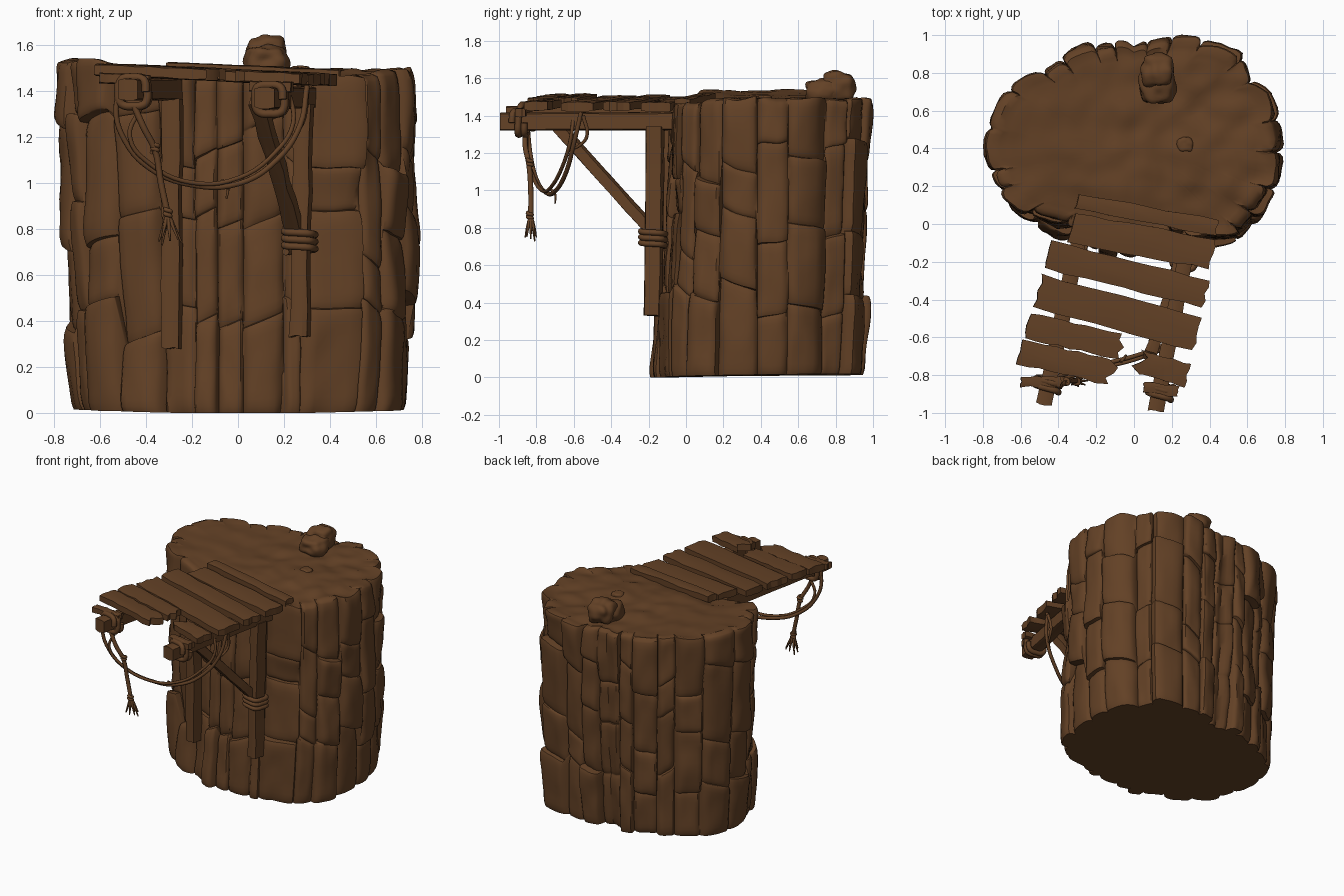
import bpy, bmesh, math, random
from mathutils import Vector, noise

if "Cube" in bpy.data.objects:
    bpy.data.objects.remove(bpy.data.objects["Cube"])

random.seed(7)
V = Vector
brown = bpy.data.materials.new("earth_brown")
brown.diffuse_color = (0.125, 0.053, 0.019, 1)
brown.use_nodes = True
brown.node_tree.nodes["Principled BSDF"].inputs["Base Color"].default_value = brown.diffuse_color


def finish(ob, angle=35):
    """Colour the part and shade it smooth with sharp edges kept."""
    ob.data.materials.clear()
    ob.data.materials.append(brown)
    bpy.ops.object.select_all(action='DESELECT')
    bpy.context.view_layer.objects.active = ob
    ob.select_set(True)
    if ob.type == 'CURVE':
        bpy.ops.object.convert(target='MESH')
    bpy.ops.object.shade_smooth_by_angle(angle=math.radians(angle))


def from_bmesh(name, bm, angle=35):
    bmesh.ops.recalc_face_normals(bm, faces=bm.faces)
    me = bpy.data.meshes.new(name)
    bm.to_mesh(me)
    bm.free()
    ob = bpy.data.objects.new(name, me)
    bpy.context.collection.objects.link(ob)
    finish(ob, angle)


def timber(name, a, b, w, h, up=(0, 0, 1), jag0=0.006, jag1=0.006, wob=0.003):
    """Rough sawn board from a to b, with uneven ends and edges."""
    a, b = V(a), V(b)
    d = (b - a).normalized()
    side = d.cross(V(up)).normalized()
    up = side.cross(d)
    nx, nl = 5, 8
    bm = bmesh.new()
    ends = [(random.uniform(-jag0, jag0), random.uniform(-jag1, jag1)) for _ in range(nx)]
    rings = []
    for i in range(nl + 1):
        t = i / nl
        edge = [random.uniform(-wob, wob) * 1.5 for _ in range(2)]
        ring = []
        for lay in (1, -1):
            cols = range(nx) if lay == 1 else range(nx - 1, -1, -1)
            for c in cols:
                u = c / (nx - 1) - 0.5
                p = a.lerp(b, t) + side * u * w + up * lay * h / 2
                if c in (0, nx - 1):
                    p += side * edge[c > 0] - up * lay * h * 0.07
                p += up * random.uniform(-wob, wob) * 0.6
                if i == 0:
                    p += d * ends[c][0]
                if i == nl:
                    p += d * ends[c][1]
                ring.append(bm.verts.new(p))
        rings.append(ring)
    n = 2 * nx
    for r, s in zip(rings, rings[1:]):
        for k in range(n):
            bm.faces.new((r[k], r[(k + 1) % n], s[(k + 1) % n], s[k]))
    for ring in (rings[0], rings[-1]):
        for c in range(nx - 1):
            bm.faces.new((ring[c], ring[c + 1], ring[n - 2 - c], ring[n - 1 - c]))
    from_bmesh(name, bm, 25)


def rope(name, pts, r, tip=1.0):
    cu = bpy.data.curves.new(name, 'CURVE')
    cu.dimensions = '3D'
    cu.bevel_depth, cu.bevel_resolution, cu.resolution_u = r, 2, 5
    cu.use_fill_caps = True
    sp = cu.splines.new('BEZIER')
    sp.bezier_points.add(len(pts) - 1)
    for i, (bp, p) in enumerate(zip(sp.bezier_points, pts)):
        bp.co = p
        bp.handle_left_type = bp.handle_right_type = 'AUTO'
        bp.radius = 1 + (tip - 1) * i / (len(pts) - 1)
    ob = bpy.data.objects.new(name, cu)
    bpy.context.collection.objects.link(ob)
    finish(ob, 60)


def lashing(name, c, axis, up, w, h, turns, r):
    """Rope coiled in a rounded rectangle round a timber."""
    c, axis = V(c), V(axis).normalized()
    side = axis.cross(V(up)).normalized()
    up = side.cross(axis)
    pts = []
    for i in range(turns * 12 + 1):
        q = i / 12 * math.tau
        sq = lambda x: math.copysign(abs(x) ** 0.55, x)
        off = (i / 12 - turns / 2) * r * 1.9
        pts.append(c + axis * off + side * sq(math.cos(q)) * w / 2 + up * sq(math.sin(q)) * h / 2)
    rope(name, pts, r)


# ---- rock cliff: outline seen from above, cut into columns of staggered slabs
OUT = [(.78, .4), (.77, .56), (.72, .7), (.62, .78), (.57, .92), (.36, .98), (.18, 1.0),
       (0, .95), (-.1, .98), (-.33, .92), (-.5, .82), (-.66, .72), (-.77, .55), (-.79, .4),
       (-.76, .26), (-.68, .1), (-.53, .0), (-.33, -.07), (-.15, -.13), (0, -.15),
       (.2, -.14), (.4, -.1), (.56, -.09), (.68, .05), (.75, .2)]
polar = sorted((math.atan2(y - .4, x) % math.tau, math.hypot(x, y - .4)) for x, y in OUT)
polar = [(polar[-1][0] - math.tau, polar[-1][1])] + polar + [(polar[0][0] + math.tau, polar[0][1])]


def outline(a):
    for (a0, r0), (a1, r1) in zip(polar, polar[1:]):
        if a0 <= a <= a1:
            return r0 + (r1 - r0) * (a - a0) / (a1 - a0)


def clamp(x):
    return max(0.0, min(1.0, x))


def top_z(x, y):
    rough = .008 + .014 * clamp(x + .4)
    bumps = noise.noise(V((x * 4, y * 4, 1))) * .014 + noise.noise(V((x * 9, y * 9, 5))) * rough
    return 1.485 + .05 * clamp((-x - .3) / .45) - .03 * clamp((.2 - y) / .2) * clamp((x + .6) / .2) + bumps


COLS, RINGS = 25, 22
US = (.0, .04, .12, .25, .4, .6, .75, .88, .96)
MS = (0, .02, .07, .15, .25, .37, .5, .63, .75, .85, .93, .98, 1)
ROWS = 4 * len(MS)
cuts = [i + random.uniform(-.28, .28) for i in range(COLS)]
cuts.append(cuts[0] + COLS)
bm = bmesh.new()
grid = [[] for _ in range(ROWS)]
for c in range(COLS):
    splits = [0, random.uniform(.2, .34), random.uniform(.42, .62), random.uniform(.7, .88), 1]
    push = [random.uniform(-.035, .012) for _ in range(4)]
    lean = [random.uniform(-.015, .015) for _ in range(4)]
    tilt = random.uniform(-.06, .06)
    lift = random.uniform(-.012, .01)
    for u in US:
        a = ((cuts[c] + (cuts[c + 1] - cuts[c]) * u) / COLS * math.tau) % math.tau
        ca, sa = math.cos(a), math.sin(a)
        R = outline(a)
        for j in range(ROWS):
            k, m = j // len(MS), MS[j % len(MS)]
            lo, hi = [q + (tilt * (u - .5) if 0 < q < 1 else 0) for q in splits[k:k + 2]]
            s = lo + (hi - lo) * (.004 + .992 * m if 0 < j < ROWS - 1 else m)
            r = R + push[k] + lean[k] * (2 * m - 1)
            r -= .028 * abs(2 * u - 1) ** 6 + .012 * abs(2 * m - 1) ** 10
            r += noise.noise(V((ca * 5, sa * 5, s * 5))) * .016 + noise.noise(V((ca * 12, sa * 12, s * 10))) * .010
            x, y = r * ca, .4 + r * sa
            x *= .92 + .08 * s if x < 0 else .965 + .035 * clamp(s * 2.5)
            y += max(0, -sa) * (.06 * clamp(s * 1.2) - (.04 if k == 0 else 0))
            y -= max(0, sa) * .04 * (1 - s)
            z = s * (top_z(x, y) + lift) + (1 - s) * .025 * clamp(abs(ca) * .6 + sa * .4)
            grid[j].append(bm.verts.new((x, y, z)))
n = len(grid[0])
# rock top: rings shrinking to the middle
for i in range(1, RINGS):
    f = 1 - i / RINGS
    ring = []
    for v in grid[ROWS - 1]:
        x, y = v.co.x * f, .4 + (v.co.y - .4) * f
        ring.append(bm.verts.new((x, y, top_z(x, y) + (.006 if i == 1 else 0))))
    grid.append(ring)
for r, s in zip(grid, grid[1:]):
    for k in range(n):
        bm.faces.new((r[k], r[(k + 1) % n], s[(k + 1) % n], s[k]))
mid = bm.verts.new((0, .4, top_z(0, .4)))
for k in range(n):
    bm.faces.new((grid[-1][k], grid[-1][(k + 1) % n], mid))
bm.faces.new(grid[0][::-1])
from_bmesh("rock_cliff", bm, 40)

# ---- boulders on top
for i, (c, sc) in enumerate([((.13, .81, 1.555), (.09, .09, .085)), ((.125, .74, 1.525), (.095, .105, .07)),
                             ((.27, .42, 1.48), (.045, .045, .03))]):
    bm = bmesh.new()
    bmesh.ops.create_icosphere(bm, subdivisions=4, radius=1)
    for v in bm.verts:
        p = v.co.copy()
        k = 1 + noise.noise(p * 1.6 + V((i * 7, 0, 0))) * .2
        v.co = V(c) + V(p[j] * sc[j] * k / max(abs(q) for q in p) ** .3 for j in range(3))
    from_bmesh("boulder_%d" % (i + 1), bm, 40)

# ---- support beams, posts and brace
ALONG = V((.2, .98, 0))
timber("left_beam", (-.475, -.955, 1.405), (-.27, .02, 1.405), .085, .095)
timber("right_beam", (.115, -.99, 1.368), (.30, -.04, 1.37), .085, .095)
timber("left_post", (-.29, -.11, .28), (-.285, -.11, 1.37), .08, .09, ALONG)
timber("right_post", (.268, -.175, .33), (.285, -.165, 1.34), .075, .095, ALONG)
timber("right_brace", (.255, -.17, .77), (.085, -.70, 1.36), .065, .065)

# ---- deck planks: left end, right end, width, raggedness of both ends, lift
PLANKS = [((-.305, .12), (.44, -.02), .085, .008, .008, .022),
          ((-.33, -.02), (.415, -.16), .16, .01, .008, .0),
          ((-.45, -.165), (.38, -.37), .15, .01, .008, .003),
          ((-.505, -.355), (.335, -.585), .18, .01, .01, -.002),
          ((-.565, -.54), (-.09, -.645), .135, .01, .04, .004),
          ((-.605, -.675), (-.13, -.785), .135, .01, .04, .0),
          ((.03, -.73), (.28, -.80), .125, .04, .008, .0)]
for i, (a, b, w, j0, j1, dz) in enumerate(PLANKS):
    z = lambda x: 1.464 - .045 * x + dz
    timber("deck_plank_%d" % (i + 1), (*a, z(a[0])), (*b, z(b[0])), w, .05, jag0=j0, jag1=j1, wob=.004)

# ---- cross pegs and lashings at the beam tips
timber("left_peg", (-.6, -.835, 1.455), (-.385, -.835, 1.445), .055, .045)
timber("right_peg", (.05, -.86, 1.42), (.235, -.89, 1.415), .055, .045)
lashing("left_beam_lashing", (-.455, -.845, 1.395), ALONG, (0, 0, 1), .125, .125, 2, .018)
lashing("right_beam_lashing", (.14, -.885, 1.362), ALONG, (0, 0, 1), .125, .125, 2, .018)
lashing("right_post_lashing", (.268, -.175, .745), (0, 0, 1), ALONG, .125, .125, 3, .016)

# ---- slack ropes between the beams
rope("swag_rope_outer", [(-.5, -.85, 1.42), (-.53, -.845, 1.32), (-.49, -.83, 1.18), (-.38, -.80, 1.06),
                         (-.2, -.75, .99), (0, -.70, .995), (.17, -.64, 1.10), (.27, -.60, 1.25), (.3, -.56, 1.42)], .012)
rope("swag_rope_inner", [(-.42, -.85, 1.33), (-.47, -.85, 1.2), (-.38, -.82, 1.08), (-.2, -.77, 1.0),
                         (0, -.72, 1.02), (.16, -.66, 1.13), (.24, -.62, 1.26), (.22, -.6, 1.40)], .010)
rope("swag_knot", [(-.07, -.73, 1.01), (-.045, -.70, .98), (-.05, -.70, .93)], .009, .5)
rope("loose_rope", [(.3, -.55, 1.4), (.29, -.53, 1.29), (.27, -.57, 1.24), (.25, -.61, 1.22)], .011, .6)

# ---- hanging rope with a frayed tassel
rope("hanging_rope", [(-.45, -.86, 1.33), (-.41, -.86, 1.24), (-.36, -.84, 1.14), (-.335, -.83, 1.0),
                      (-.305, -.83, .86)], .014)
for i, (kx, kz) in enumerate([(-.36, 1.15), (-.305, .865)]):
    lashing("rope_knot_%d" % (i + 1), (kx, -.835, kz), (.1, 0, 1), (0, 1, 0), .024, .024, 2, .010)
for i in range(8):
    q = i / 8 * math.tau
    dx, dy, drop = math.cos(q), math.sin(q), random.uniform(.09, .14)
    rope("tassel_strand_%d" % (i + 1), [(-.305, -.83, .865), (-.30 + dx * .025, -.83 + dy * .018, .865 - drop * .5),
                                        (-.295 + dx * .05, -.83 + dy * .03, .865 - drop)], .011, .35)
